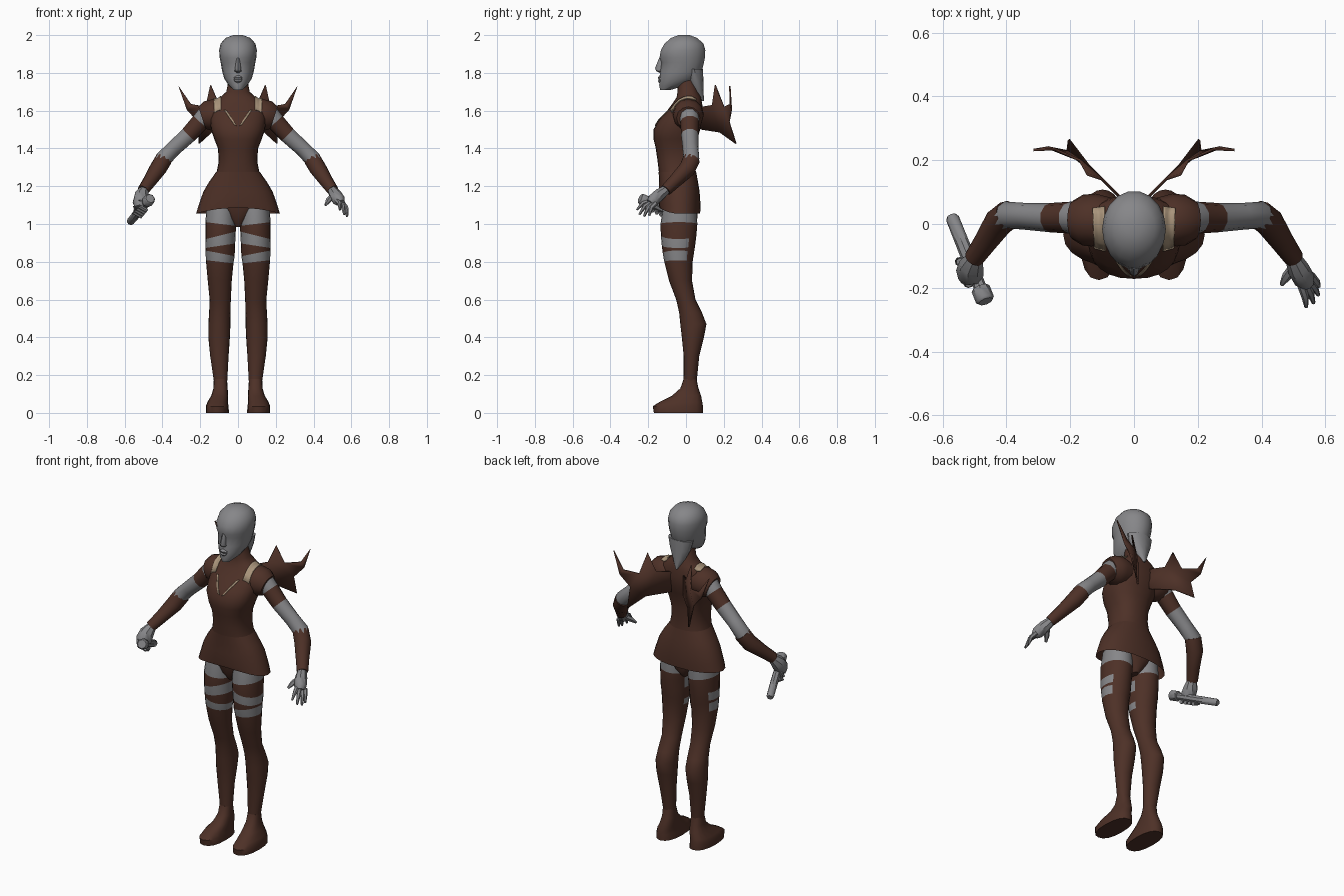
import bpy, bmesh
from math import cos, sin, pi, radians
from mathutils import Vector
from mathutils.bvhtree import BVHTree

cube = bpy.data.objects.get("Cube")
if cube:
    bpy.data.objects.remove(cube)


def material(name, rgb):
    m = bpy.data.materials.new(name)
    m.use_nodes = True
    m.diffuse_color = (*rgb, 1)
    bsdf = m.node_tree.nodes["Principled BSDF"]
    bsdf.inputs["Base Color"].default_value = (*rgb, 1)
    bsdf.inputs["Roughness"].default_value = 0.8
    return m


LEATHER = material("brown leather", (0.075, 0.030, 0.020))
GREY = material("grey skin", (0.24, 0.24, 0.25))
TAN = material("tan trim", (0.40, 0.30, 0.20))


def make(name, verts, faces, mats, rule=None, mirror=False, thick=0):
    """Mesh object; rule(face centre) picks the material slot."""
    bm = bmesh.new()
    vs = [bm.verts.new(v) for v in verts]
    for f in faces:
        face = bm.faces.new([vs[i] for i in f])
        if rule:
            face.material_index = rule(face)
    bmesh.ops.recalc_face_normals(bm, faces=bm.faces)
    me = bpy.data.meshes.new(name)
    bm.to_mesh(me)
    bm.free()
    for m in mats:
        me.materials.append(m)
    me.shade_smooth()
    me.set_sharp_from_angle(angle=radians(42))
    ob = bpy.data.objects.new(name, me)
    bpy.context.collection.objects.link(ob)
    if thick:
        s = ob.modifiers.new("thickness", 'SOLIDIFY')
        s.thickness, s.offset = thick, 0
    if mirror:
        ob.modifiers.new("mirror", 'MIRROR')
    return ob


def loft(name, rings, mats, rule=None, mirror=False, caps=True):
    """Skin a list of equal-length rings; rule(ring index, centre) -> slot."""
    n = len(rings[0])
    verts = [v for r in rings for v in r]
    faces = [(i * n + j, i * n + (j + 1) % n, (i + 1) * n + (j + 1) % n, (i + 1) * n + j)
             for i in range(len(rings) - 1) for j in range(n)]
    if caps:
        faces += [tuple(range(n)), tuple(range(len(verts) - n, len(verts)))]
    slots = iter(range(len(faces)))
    pick = (lambda f: rule(next(slots) // n, f.calc_center_median())) if rule else None
    make(name, verts, faces, mats, pick, mirror)
    return verts, faces


def slab(z, x0, x1, front, back, n=16, power=1.0, tilt=0.0, lift=0.0):
    """Horizontal rounded ring between side and front/back limits."""
    ring = []
    for k in range(n):
        c, s = cos(2 * pi * k / n), sin(2 * pi * k / n)
        px = abs(c) ** power * (1 if c > 0 else -1)
        py = abs(s) ** power * (1 if s > 0 else -1)
        ring.append(Vector(((x0 + x1) / 2 + px * (x1 - x0) / 2,
                            (front + back) / 2 + py * (back - front) / 2,
                            z + tilt * c + lift * max(0, -s) ** 2)))
    return ring


def tube(name, path, mats, n=10, **kw):
    """Round limb through (x, y, z, radius) points."""
    pts = [Vector(p[:3]) for p in path]
    rings = []
    for i, p in enumerate(pts):
        t = (pts[min(i + 1, len(pts) - 1)] - pts[max(i - 1, 0)]).normalized()
        u = t.cross(Vector((0, 0, 1))).normalized()
        v = u.cross(t)
        rings.append([p + path[i][3] * (u * cos(2 * pi * k / n) + v * sin(2 * pi * k / n))
                      for k in range(n)])
    return loft(name, rings, mats, **kw)


# Bodice with high collar, and pelvis below: z, half width, front, back
bodice = [(0.985, .02, -.08, .03), (1.03, .06, -.11, .06), (1.10, .14, -.125, .065),
          (1.20, .14, -.135, .06), (1.27, .114, -.143, .052), (1.33, .102, -.15, .05),
          (1.40, .106, -.16, .055), (1.45, .126, -.172, .06), (1.50, .143, -.172, .075),
          (1.55, .148, -.145, .088), (1.60, .148, -.10, .09), (1.64, .135, -.07, .085),
          (1.67, .095, -.05, .08), (1.70, .062, -.045, .065), (1.76, .05, -.042, .05)]
body_v, body_f = loft("bodice", [slab(z, -w, w, f, b, 24, .85) for z, w, f, b in bodice], [LEATHER])

# Flared skirt
skirt = [(1.055, .222, -.14, .075), (1.10, .208, -.143, .077), (1.17, .184, -.142, .072),
         (1.22, .155, -.142, .064), (1.275, .116, -.145, .054)]
loft("skirt", [slab(z, -w, w, f, b, 24, .9, lift=.03 if i == 0 else 0)
               for i, (z, w, f, b) in enumerate(skirt)], [LEATHER], caps=False)

# Shoulder caps
pad_v, pad_f = tube("shoulder_cap", [(.07, .012, 1.58, .07), (.12, .012, 1.58, .083),
                    (.16, .012, 1.572, .08), (.19, .012, 1.562, .062)], [LEATHER], n=12, mirror=True)

# Trim plates laid onto the surface
off = len(body_v)
surface = BVHTree.FromPolygons(body_v + pad_v, body_f + [tuple(i + off for i in f) for f in pad_f])


def trim(name, corners, origin, direction, steps=6):
    a, b, c, d = [Vector(p) for p in corners]
    ray, verts = Vector(direction), []
    for i in range(steps + 1):
        for j in range(steps + 1):
            p = a.lerp(b, i / steps).lerp(d.lerp(c, i / steps), j / steps)
            hit = surface.ray_cast(origin(p), ray)[0]
            verts.append(hit - ray * .004)
    w = steps + 1
    faces = [(i * w + j, i * w + j + 1, (i + 1) * w + j + 1, (i + 1) * w + j)
             for i in range(steps) for j in range(steps)]
    make(name, verts, faces, [TAN], mirror=True, thick=.004)


trim("neckline_trim", [(.008, 1.52), (.02, 1.525), (.075, 1.605), (.06, 1.60)],
     lambda p: Vector((p.x, -1, p.y)), (0, 1, 0))
trim("shoulder_trim", [(.09, -.085), (.125, -.075), (.13, .05), (.092, .055)],
     lambda p: Vector((p.x, p.y, 3)), (0, 0, -1))

# Head, nose, lips and swept-back hair point
head = [(1.71, .024, -.137, -.08), (1.735, .05, -.143, .0), (1.77, .073, -.14, .06),
        (1.805, .083, -.138, .085), (1.855, .092, -.13, .097), (1.88, .097, -.142, .102),
        (1.92, .1, -.135, .104), (1.955, .092, -.115, .094), (1.985, .066, -.08, .06),
        (2.0, .025, -.04, .02)]
loft("head", [slab(z, -w, w, f, b, 18) for z, w, f, b in head], [GREY])
loft("nose", [slab(z, -w, w, f, -.115, 8) for z, w, f in
              [(1.88, .008, -.142), (1.825, .016, -.164), (1.81, .018, -.158), (1.80, .012, -.138)]], [GREY])
loft("lips", [slab(z, -w, w, f, -.11, 8) for z, w, f in
              [(1.787, .012, -.14), (1.775, .026, -.15), (1.765, .027, -.144),
               (1.756, .022, -.149), (1.745, .012, -.14)]], [GREY])
loft("hair_point", [slab(z, -w, w, f, b, 12) for z, w, f, b in
                    [(1.82, .08, .0, .09), (1.76, .064, .01, .092), (1.71, .04, .03, .093),
                     (1.65, .006, .08, .095)]], [GREY])

# Legs: z, inner x, outer x, front, back, tilt; wrapped thighs
leg = [(1.10, .012, .165, -.12, .055, 0), (1.0, .010, .173, -.135, .06, .01),
       (.94, .012, .173, -.133, .055, -.02), (.885, .015, .173, -.128, .048, -.012),
       (.845, .018, .172, -.123, .042, .015), (.80, .024, .17, -.115, .035, .008),
       (.70, .033, .16, -.09, .032, 0), (.60, .038, .15, -.052, .05, 0),
       (.53, .04, .153, -.036, .085, 0), (.47, .04, .157, -.03, .108, 0),
       (.40, .043, .157, -.022, .095, 0), (.30, .05, .147, -.012, .07, 0),
       (.15, .058, .125, -.012, .055, 0)]


def wrap(i, c):
    return int(i == 0 or (i in (2, 4) and c.y < -.02 + (.03 if c.x > .12 else 0)))


loft("leg", [slab(z, a, b, f, k, 20, tilt=t) for z, a, b, f, k, t in leg], [LEATHER, GREY], wrap, True)

# Shoes
shoe = [(0, .048, .17, -.17, .09), (.035, .05, .17, -.176, .09), (.058, .054, .162, -.14, .086),
        (.09, .052, .142, -.075, .08), (.13, .055, .13, -.03, .066), (.18, .058, .128, -.012, .056)]
loft("shoe", [slab(z, a, b, f, k, 16, .85) for z, a, b, f, k in shoe], [LEATHER], mirror=True)

# Arms with upper band, and forearm guards
tube("arm", [(.13, .015, 1.605, .055), (.165, .017, 1.578, .054), (.20, .02, 1.54, .05),
             (.262, .02, 1.472, .046), (.34, .024, 1.40, .042), (.395, .028, 1.345, .044),
             (.43, .0, 1.29, .036), (.50, -.105, 1.18, .024)],
     [GREY, LEATHER], rule=lambda i, c: int(i == 2), mirror=True)
tube("forearm_guard", [(.392, .03, 1.345, .046), (.425, .005, 1.29, .046),
                       (.465, -.055, 1.23, .037), (.502, -.108, 1.178, .031)], [LEATHER], mirror=True)

# Open left hand
tube("left_palm", [(.495, -.10, 1.185, .024), (.515, -.14, 1.155, .034),
                   (.535, -.175, 1.125, .034), (.545, -.19, 1.11, .022)], [GREY], n=8)
for k, tip in enumerate([(.54, -.26, 1.075), (.563, -.247, 1.05), (.578, -.222, 1.04), (.58, -.195, 1.045)]):
    base = Vector((.522 + .011 * k, -.185 + .008 * k, 1.125 - .005 * k))
    mid = base.lerp(Vector(tip), .5) + Vector((.006, -.006, .01))
    tube("left_finger_%d" % (k + 1), [(*base, .013), (*mid, .012), (*tip, .006)], [GREY], n=6)
tube("left_thumb", [(.505, -.13, 1.15, .016), (.478, -.165, 1.125, .015), (.463, -.19, 1.10, .007)], [GREY], n=6)

# Right fist around a handle
tube("right_fist", [(-.495, -.10, 1.185, .024), (-.51, -.13, 1.15, .040),
                    (-.515, -.155, 1.115, .044), (-.52, -.175, 1.085, .026)], [GREY], n=8)
low, high = Vector((-.572, .025, 1.01)), Vector((-.465, -.243, 1.135))
for k in range(4):
    p = low.lerp(high, .48 + .085 * k)
    tube("right_finger_%d" % (k + 1), [(p.x - .025, p.y - .015, p.z + .025, .012),
         (p.x - .03, p.y - .015, p.z - .008, .014), (p.x + .012, p.y - .005, p.z - .032, .011)], [GREY], n=6)
tube("handle", [(*low.lerp(high, t), r) for t, r in
                [(0, .016), (.03, .021), (.4, .022), (.84, .02), (.85, .03), (.98, .03), (1, .024)]], [GREY], n=8)

# Spiked back wings
wing = [(.04, .08, 1.50), (.04, .08, 1.62), (.10, .14, 1.63), (.145, .155, 1.735), (.17, .20, 1.62),
        (.25, .235, 1.635), (.315, .232, 1.73), (.27, .24, 1.605), (.21, .228, 1.54),
        (.205, .265, 1.425), (.14, .18, 1.485)]
make("back_wing", wing, [(0, 1, 2, 10), (2, 3, 4), (2, 4, 8, 10), (4, 5, 7, 8), (5, 6, 7), (8, 9, 10)],
     [LEATHER], mirror=True, thick=.008)
